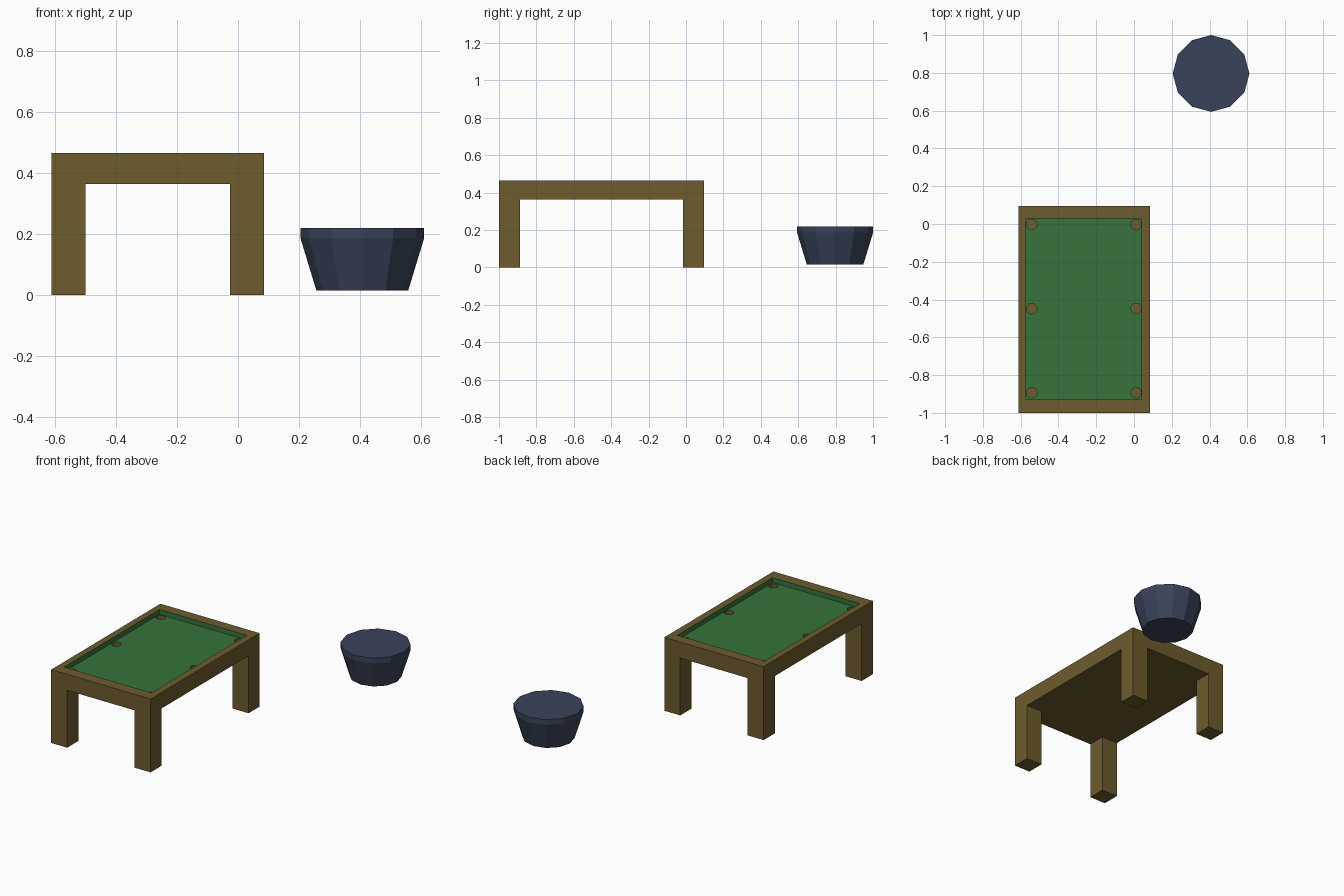
import bpy, bmesh, math
from mathutils import Matrix, Vector

if "Cube" in bpy.data.objects:
    bpy.data.objects.remove(bpy.data.objects["Cube"])


def material(name, rgb):
    m = bpy.data.materials.new(name)
    m.diffuse_color = (*rgb, 1)
    m.use_nodes = True
    m.node_tree.nodes["Principled BSDF"].inputs["Base Color"].default_value = m.diffuse_color
    return m


WOOD = material("brown wood", (0.150, 0.106, 0.026))
FELT = material("green felt", (0.038, 0.170, 0.044))
NAVY = material("navy fabric", (0.040, 0.056, 0.100))


def make(name, bm, *mats):
    bmesh.ops.recalc_face_normals(bm, faces=bm.faces)
    me = bpy.data.meshes.new(name)
    bm.to_mesh(me)
    bm.free()
    ob = bpy.data.objects.new(name, me)
    bpy.context.collection.objects.link(ob)
    for m in mats:
        me.materials.append(m)
    return ob


def box(name, x0, x1, y0, y1, z0, z1):
    bm = bmesh.new()
    size, mid = Vector((x1 - x0, y1 - y0, z1 - z0)), Vector((x0 + x1, y0 + y1, z0 + z1)) / 2
    bmesh.ops.create_cube(bm, size=1, matrix=Matrix.Translation(mid) @ Matrix.Diagonal((*size, 1)))
    return make(name, bm, WOOD)


def cut(ob, cutter):
    mod = ob.modifiers.new("cut", 'BOOLEAN')
    mod.operation, mod.solver, mod.object = 'DIFFERENCE', 'EXACT', cutter
    bpy.context.view_layer.objects.active = ob
    bpy.ops.object.modifier_apply(modifier=mod.name)
    bpy.data.objects.remove(cutter)


# Table: a block with the leg gaps, playing recess and pockets cut out
X0, X1, Y0, Y1 = -0.612, 0.086, -1.0, 0.095
TOP, APRON, BED, LEG = 0.466, 0.364, 0.436, 0.112
RX0, RX1, RY0, RY1 = -0.571, 0.041, -0.928, 0.028
table = box("pool_table", X0, X1, Y0, Y1, 0, TOP)
cut(table, box("gap_along", X0 + LEG, X1 - LEG, Y0 - 1, Y1 + 1, -1, APRON))
cut(table, box("gap_across", X0 - 1, X1 + 1, Y0 + LEG, Y1 - LEG, -1, APRON))
cut(table, box("recess", RX0, RX1, RY0, RY1, BED, 1))

# Six round pockets
bm = bmesh.new()
for px in (-0.541, 0.011):
    for py in (-0.893, -0.448, -0.003):
        bmesh.ops.create_cone(bm, cap_ends=True, segments=12, radius1=0.028, radius2=0.028,
                              depth=0.12, matrix=Matrix.Translation((px, py, 0.37 + 0.06)))
cut(table, make("pocket_cutters", bm, WOOD))

# Felt on the bed and the inner sides of the rails
table.data.materials.clear()
table.data.materials.append(WOOD)
table.data.materials.append(FELT)
e = 0.001
for p in table.data.polygons:
    c = p.center
    inside = RX0 - e < c.x < RX1 + e and RY0 - e < c.y < RY1 + e
    p.material_index = int(inside and BED - e < c.z < TOP - e)

# Tapered stool with a straight lip
bm = bmesh.new()
rings = []
for r, z in ((0.151, 0.015), (0.203, 0.186), (0.203, 0.219)):
    rings.append([bm.verts.new((0.408 + r * math.cos(i * math.pi / 6),
                                0.797 + r * math.sin(i * math.pi / 6), z)) for i in range(12)])
for a, b in zip(rings, rings[1:]):
    for i in range(12):
        j = (i + 1) % 12
        bm.faces.new((a[i], a[j], b[j], b[i]))
bm.faces.new(rings[0][::-1])
bm.faces.new(rings[-1])
make("round_stool", bm, NAVY)
